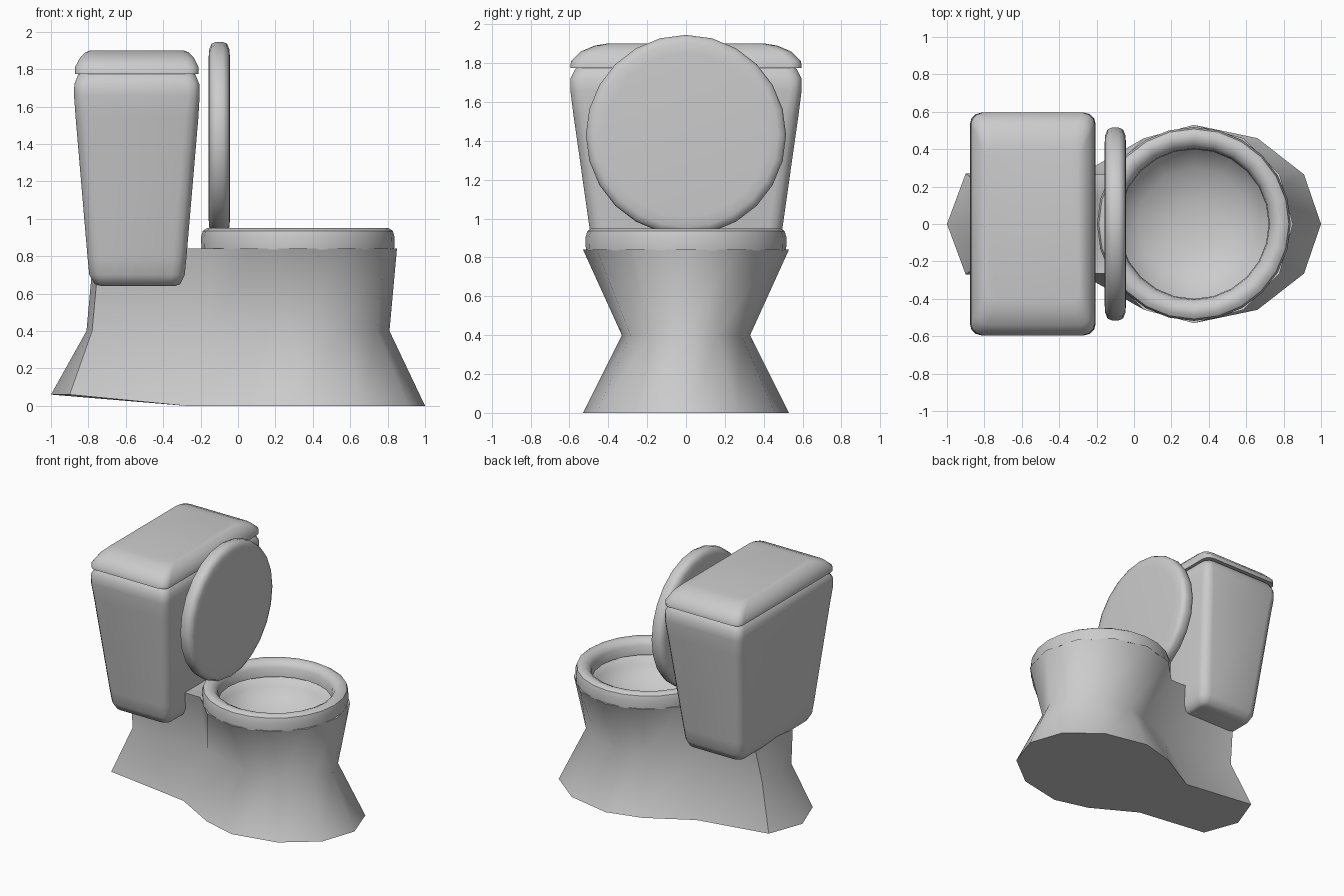
import bpy, bmesh, math
from mathutils import Matrix, Vector

cube = bpy.data.objects.get("Cube")
if cube:
    bpy.data.objects.remove(cube)

ceramic = bpy.data.materials.new("grey_ceramic")
ceramic.use_nodes = True
GREY = (0.6, 0.6, 0.6, 1)
ceramic.diffuse_color = GREY
ceramic.node_tree.nodes["Principled BSDF"].inputs["Base Color"].default_value = GREY


def loft(name, rings, closed=False, angle=40, matrix=None):
    """Skin a list of equal-length point rings; cap the ends unless closed."""
    bm = bmesh.new()
    loops = [[bm.verts.new(p) for p in ring] for ring in rings]
    pairs = list(zip(loops, loops[1:]))
    if closed:
        pairs.append((loops[-1], loops[0]))
    for a, b in pairs:
        n = len(a)
        for i in range(n):
            j = (i + 1) % n
            bm.faces.new((a[i], a[j], b[j], b[i]))
    if not closed:
        bm.faces.new(loops[0][::-1])
        bm.faces.new(loops[-1])
    bmesh.ops.recalc_face_normals(bm, faces=bm.faces)
    if matrix:
        bm.transform(matrix)
    mesh = bpy.data.meshes.new(name)
    bm.to_mesh(mesh)
    bm.free()
    mesh.materials.append(ceramic)
    ob = bpy.data.objects.new(name, mesh)
    bpy.context.collection.objects.link(ob)
    bpy.ops.object.select_all(action='DESELECT')
    ob.select_set(True)
    bpy.context.view_layer.objects.active = ob
    bpy.ops.object.shade_smooth_by_angle(angle=math.radians(angle))
    return ob


def circle(r, z, n, cx=0.0):
    return [(cx + r * math.cos(2 * math.pi * i / n),
             r * math.sin(2 * math.pi * i / n), z) for i in range(n)]


def rounded_box(x0, x1, hy, z, r):
    """Horizontal rectangle with rounded corners."""
    pts = []
    corners = ((x1 - r, hy - r), (x0 + r, hy - r), (x0 + r, r - hy), (x1 - r, r - hy))
    for q, (cx, cy) in enumerate(corners):
        for k in range(4):
            a = math.radians(90 * q + 30 * k)
            pts.append((cx + r * math.cos(a), cy + r * math.sin(a), z))
    return pts


CX = 0.32  # bowl axis


def outline(half, z, rear_z=None):
    """Mirror a half outline running from the front tip to the rear tip."""
    pts = [Vector((x, y, z)) for x, y in half]
    if rear_z is not None:
        for p in pts[-2:]:
            p.z = rear_z
    return pts + [Vector((p.x, -p.y, p.z)) for p in pts[-2:0:-1]]


def bowl_half(r_front, r_side):
    pts = []
    for i in range(6):
        a = math.radians(30 * i)
        r = r_front if i < 3 else r_side
        pts.append((CX + r * math.cos(a), r_side * math.sin(a)))
    return pts


def bowl_ring(r, z):
    """Inner ring with the same point count as the pedestal outline."""
    half = [(CX + r * math.cos(math.radians(a)), r * math.sin(math.radians(a)))
            for a in (0, 30, 60, 90, 120, 150, 165)]
    return outline(half + [(CX - r, 0)], z)


# Pedestal: flared foot, narrow waist, rim and hollow bowl
foot = bowl_half(0.68, 0.53)
foot[-1] = (-0.28, 0.27)
foot += [(-0.9, 0.27), (-1.0, 0)]
waist = bowl_half(0.49, 0.33)
waist[-1] = (-0.14, 0.18)
waist += [(-0.78, 0.18), (-0.81, 0)]
rim = bowl_half(0.53, 0.53) + [(-0.74, 0.265), (-0.77, 0)]
loft("pedestal", [outline(foot, 0, 0.06), outline(waist, 0.4), outline(rim, 0.84),
                  bowl_ring(0.45, 0.84), bowl_ring(0.41, 0.76),
                  bowl_ring(0.3, 0.67), bowl_ring(0.12, 0.62)], angle=65)

# Seat ring
seat = [(0.515, 0.835), (0.518, 0.9), (0.508, 0.935), (0.485, 0.95),
        (0.455, 0.95), (0.425, 0.935), (0.405, 0.905), (0.40, 0.835)]
loft("seat", [circle(r, z, 24, CX) for r, z in seat], closed=True)

# Raised seat lid, a soft-edged disc turned upright
edge = [(0.42, 0.058), (0.475, 0.054), (0.505, 0.042), (0.515, 0.02)]
disc = [(r, -h) for r, h in edge] + [(r, h) for r, h in edge[::-1]]
upright = Matrix.Translation((-0.1, 0, 1.43)) @ Matrix.Rotation(math.radians(90), 4, 'Y')
loft("seat_lid", [circle(r, h, 24) for r, h in disc], angle=60, matrix=upright)

# Tapered tank
tank = [(-0.73, -0.34, 0.38, 0.64, 0.03), (-0.765, -0.31, 0.43, 0.65, 0.05),
        (-0.795, -0.285, 0.46, 0.7, 0.07), (-0.805, -0.275, 0.475, 0.8, 0.07),
        (-0.868, -0.212, 0.58, 1.54, 0.07), (-0.877, -0.205, 0.595, 1.66, 0.06),
        (-0.875, -0.207, 0.595, 1.72, 0.06), (-0.855, -0.227, 0.57, 1.77, 0.06),
        (-0.83, -0.25, 0.54, 1.79, 0.06)]
loft("tank", [rounded_box(*row) for row in tank], angle=60)

# Tank cover
cover = [(-0.84, -0.24, 0.55, 1.785, 0.05), (-0.872, -0.21, 0.595, 1.775, 0.06),
         (-0.872, -0.21, 0.592, 1.81, 0.06), (-0.845, -0.235, 0.54, 1.86, 0.06),
         (-0.815, -0.265, 0.47, 1.89, 0.06), (-0.79, -0.29, 0.41, 1.9, 0.05)]
loft("tank_cover", [rounded_box(*row) for row in cover], angle=60)
